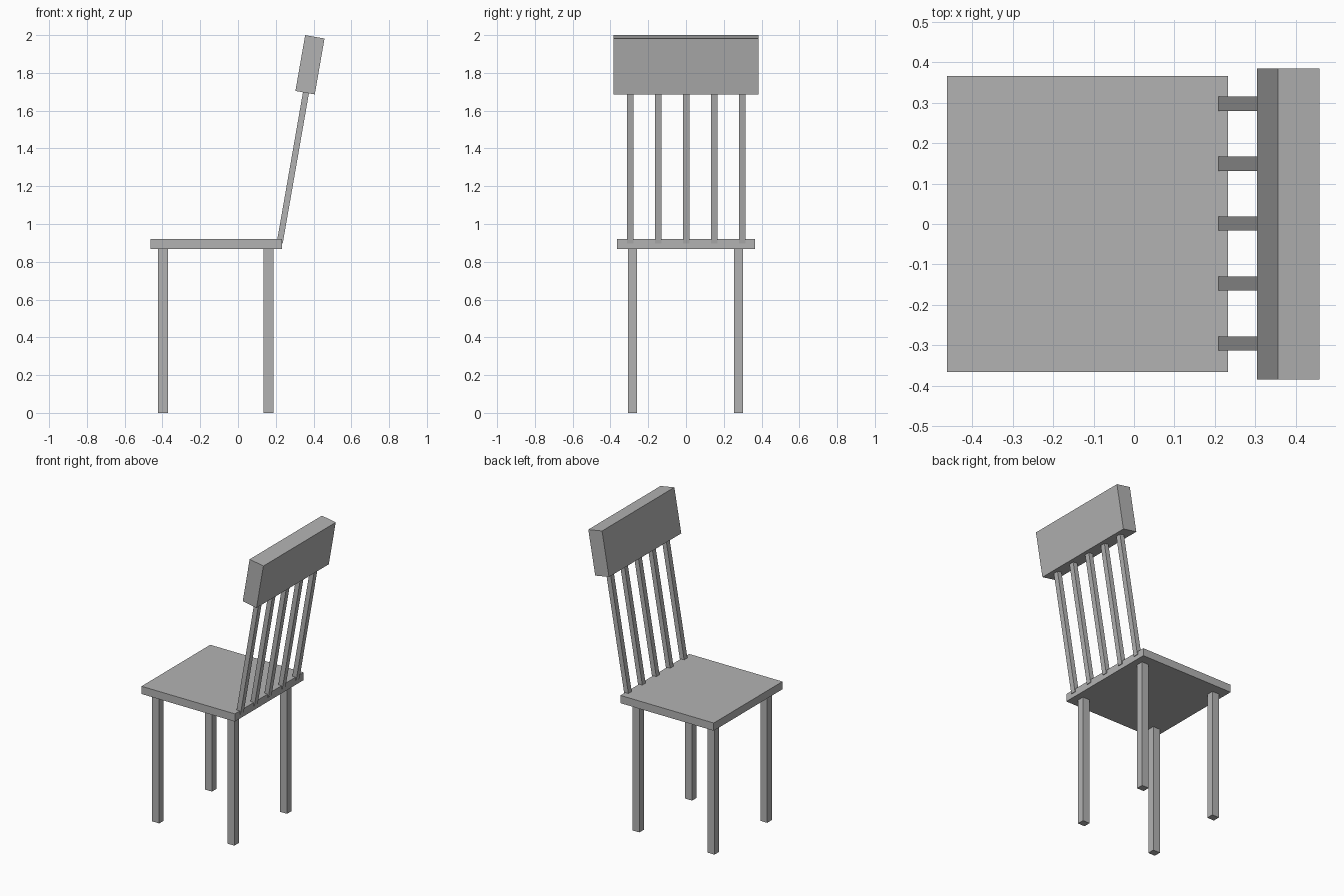
import bpy
import math
from mathutils import Vector

old = bpy.data.objects.get("Cube")
if old:
    bpy.data.objects.remove(old, do_unlink=True)

# One plain grey for the whole chair
grey = bpy.data.materials.new("plain grey")
grey.use_nodes = True
colour = (0.45, 0.45, 0.45, 1)
grey.diffuse_color = colour
grey.node_tree.nodes["Principled BSDF"].inputs["Base Color"].default_value = colour

TILT = math.radians(9.9)  # backward lean of the backrest


def box(name, centre, size, tilt=0.0):
    bpy.ops.mesh.primitive_cube_add(size=1, location=centre, rotation=(0, tilt, 0))
    obj = bpy.context.object
    obj.name = name
    obj.scale = size
    bpy.ops.object.transform_apply(location=False, rotation=False, scale=True)
    obj.data.materials.append(grey)
    return obj


# Seat
box("seat", (-0.115, 0, 0.894), (0.694, 0.73, 0.052))

# Four square legs
for x, end in ((-0.397, "front"), (0.162, "back")):
    for y, side in ((-0.283, "right"), (0.277, "left")):
        box(f"{end}_{side}_leg", (x, y, 0.435), (0.052, 0.048, 0.87))

# Five leaning slats, rising from the rear seat edge into the top rail
foot = Vector((0.221, 0, 0.9))
length = 0.84
lean = Vector((math.sin(TILT), 0, math.cos(TILT)))
for i in range(-2, 3):
    centre = foot + lean * length / 2 + Vector((0, i * 0.148 + 0.001, 0))
    box(f"back_slat_{i + 3}", centre, (0.032, 0.035, length), TILT)

# Top rail
box("top_rail", (0.381, 0, 1.843), (0.104, 0.768, 0.3), TILT)
